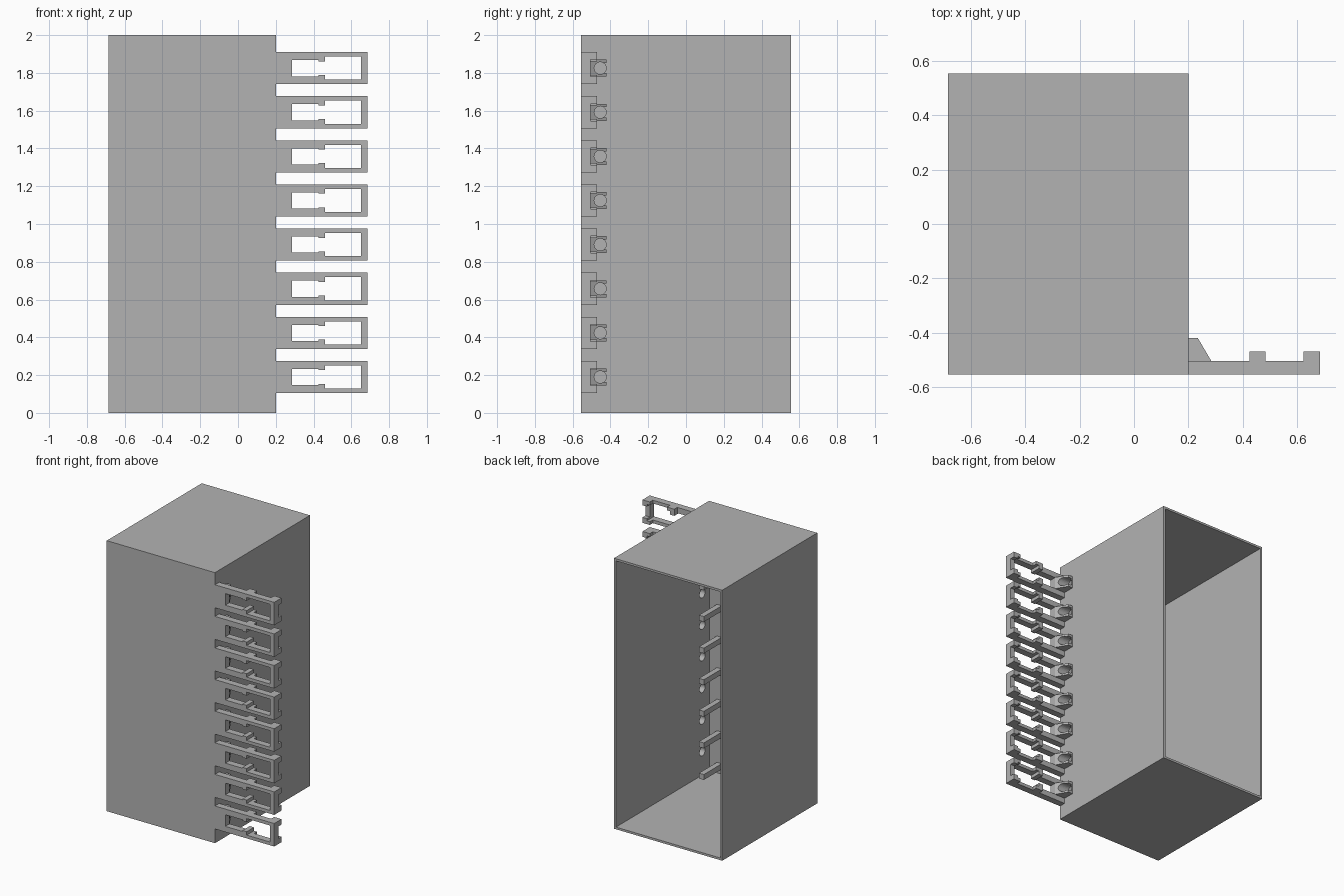
import bpy, bmesh, math
from mathutils import Matrix, Vector

if "Cube" in bpy.data.objects:
    bpy.data.objects.remove(bpy.data.objects["Cube"])

N = 8            # number of arms
Z0 = 0.19        # centre height of lowest arm
STEP = 0.2336    # spacing between arms
WALL = 0.016

grey = bpy.data.materials.new("plain grey")
grey.diffuse_color = (0.45, 0.45, 0.45, 1)
grey.use_nodes = True
grey.node_tree.nodes["Principled BSDF"].inputs["Base Color"].default_value = grey.diffuse_color


def make(name, bm, z=0.0):
    bmesh.ops.recalc_face_normals(bm, faces=bm.faces[:])
    me = bpy.data.meshes.new(name)
    bm.to_mesh(me)
    bm.free()
    me.materials.append(grey)
    ob = bpy.data.objects.new(name, me)
    ob.location.z = z
    bpy.context.collection.objects.link(ob)
    return ob


def prism(bm, pts, vec):
    """Close a loop of points and extrude it along vec."""
    f = bm.faces.new([bm.verts.new(p) for p in pts])
    r = bmesh.ops.extrude_face_region(bm, geom=[f], use_keep_orig=True)
    bmesh.ops.translate(bm, vec=vec, verts=[g for g in r["geom"] if isinstance(g, bmesh.types.BMVert)])


def block(bm, lo, hi):
    lo, hi = Vector(lo), Vector(hi)
    m = Matrix.Translation((lo + hi) / 2) @ Matrix.Diagonal((*(hi - lo), 1))
    return bmesh.ops.create_cube(bm, size=1, matrix=m)


def stack(ob, count=N):
    a = ob.modifiers.new("stack", 'ARRAY')
    a.count = count
    a.use_relative_offset = False
    a.use_constant_offset = True
    a.constant_offset_displace = (0, 0, STEP)


def cut(ob, cutter):
    b = ob.modifiers.new("cut", 'BOOLEAN')
    b.operation = 'DIFFERENCE'
    b.solver = 'EXACT'
    b.object = cutter


def helper(ob):
    ob.hide_render = True
    ob.display_type = 'WIRE'


# round hole cutter, one per arm
bm = bmesh.new()
bmesh.ops.create_cone(bm, cap_ends=True, segments=24, radius1=0.032, radius2=0.032, depth=0.2,
                      matrix=Matrix.Translation((0.22, -0.454, 0)) @ Matrix.Rotation(math.pi / 2, 4, 'Y'))
hole = make("hole_cutter", bm, Z0)
stack(hole)
helper(hole)

# slot cutter that opens the wedge towards the back
bm = bmesh.new()
block(bm, (0.207, -0.454, -0.027), (0.32, -0.38, 0.027))
slot = make("slot_cutter", bm, Z0)
helper(slot)

# case: box with open back
bm = bmesh.new()
block(bm, (-0.685, -0.555, 0), (0.2, 0.555, 2))
back = max(bm.faces, key=lambda f: f.calc_center_median().y)
bmesh.ops.inset_region(bm, faces=[back], thickness=WALL, use_even_offset=True)
inner = bmesh.ops.extrude_discrete_faces(bm, faces=[back])["faces"][0]
bmesh.ops.translate(bm, vec=(0, -1.11 + WALL, 0), verts=inner.verts[:])
case = make("case", bm)
cut(case, hole)

# arm frame: upper half, mirrored
bm = bmesh.new()
frame = [(.2, 0), (.285, 0), (.285, .043), (.425, .043), (.425, .036), (.46, .036),
         (.46, .061), (.65, .061), (.65, 0), (.685, 0), (.685, .085), (.2, .085)]
mid_tab = [(.425, .036), (.46, .036), (.46, .061), (.485, .061), (.485, .085), (.425, .085)]
end_tab = [(.625, .061), (.65, .061), (.65, .045), (.685, .045), (.685, .085), (.625, .085)]
prism(bm, [(x, -.555, z) for x, z in frame], (0, .05, 0))
for tab in (mid_tab, end_tab):
    prism(bm, [(x, -.505, z) for x, z in tab], (0, .035, 0))
bmesh.ops.recalc_face_normals(bm, faces=bm.faces[:])
seam = [f for f in bm.faces if all(abs(v.co.z) < 1e-5 for v in f.verts)]
bmesh.ops.delete(bm, geom=seam, context='FACES_ONLY')
arm = make("arm_frames", bm, Z0)
m = arm.modifiers.new("mirror", 'MIRROR')
m.use_axis = (False, False, True)
stack(arm)

# sloped wedge at the root of each arm
bm = bmesh.new()
wedge = [(.2, -.505), (.285, -.505), (.235, -.42), (.2, -.42)]
prism(bm, [(x, y, -.045) for x, y in wedge], (0, 0, .09))
wedges = make("arm_wedges", bm, Z0)
cut(wedges, hole)
cut(wedges, slot)
stack(wedges)

# pegs inside the case on the front wall, between the arms
bm = bmesh.new()
block(bm, (0.085, -0.54, -0.02), (0.125, -0.33, 0.02))
pegs = make("inner_pegs", bm, Z0 - STEP / 2)
stack(pegs)
